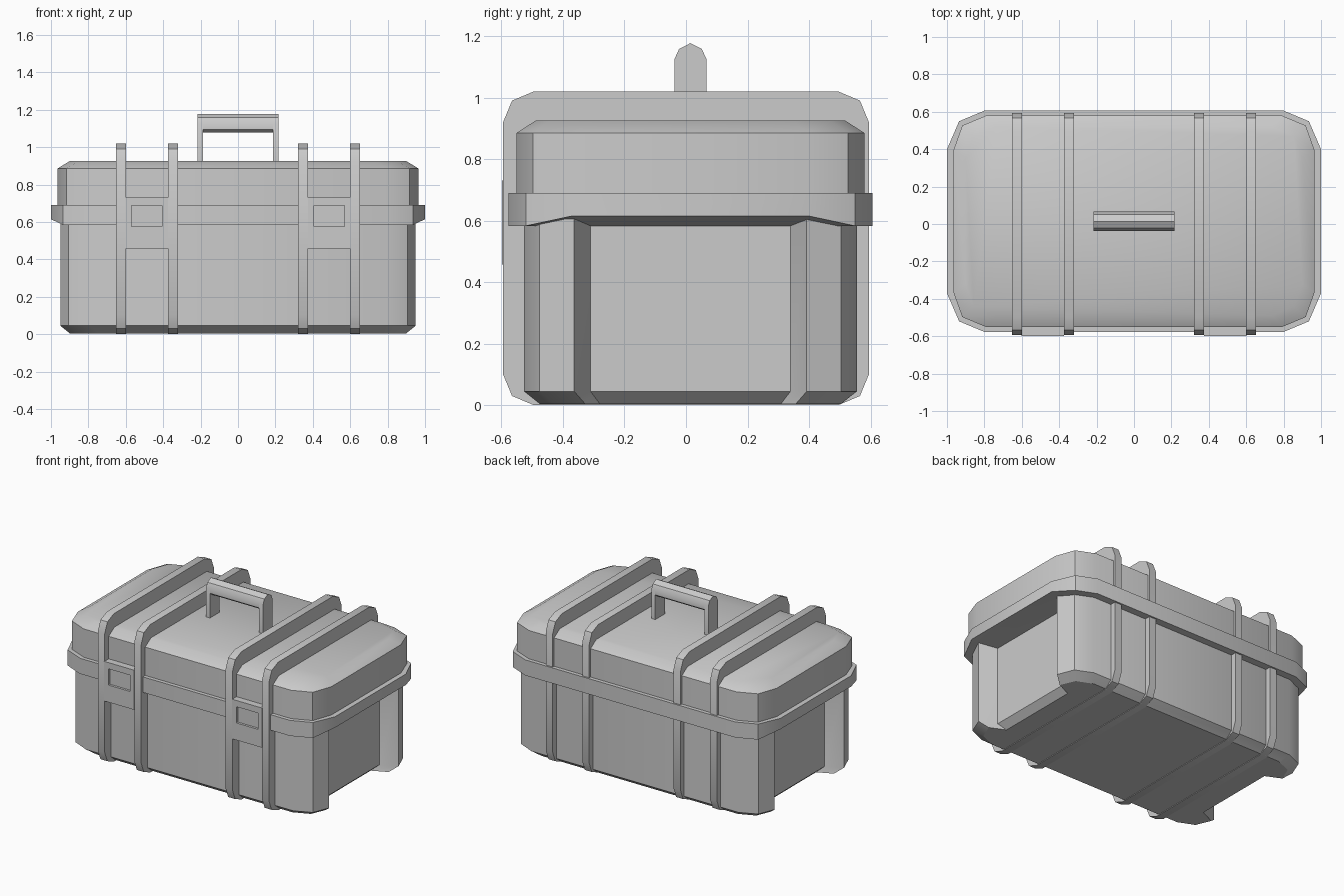
import bpy
import math

if "Cube" in bpy.data.objects:
    bpy.data.objects.remove(bpy.data.objects["Cube"])

CY = 0.0145  # shell centre line in y (latches and straps stick out at the front)


def loft(name, rings):
    """Closed solid from a list of equal-length 3D point rings, capped at both ends."""
    n = len(rings[0])
    verts = [p for r in rings for p in r]
    faces = [(a * n + i, a * n + (i + 1) % n, (a + 1) * n + (i + 1) % n, (a + 1) * n + i)
             for a in range(len(rings) - 1) for i in range(n)]
    faces.append(tuple(reversed(range(n))))
    faces.append(tuple(range((len(rings) - 1) * n, len(rings) * n)))
    me = bpy.data.meshes.new(name)
    me.from_pydata(verts, [], faces)
    ob = bpy.data.objects.new(name, me)
    bpy.context.collection.objects.link(ob)
    bpy.context.view_layer.objects.active = ob
    ob.select_set(True)
    bpy.ops.object.mode_set(mode='EDIT')
    bpy.ops.mesh.select_all(action='SELECT')
    bpy.ops.mesh.normals_make_consistent(inside=False)
    bpy.ops.object.mode_set(mode='OBJECT')
    bpy.ops.object.select_all(action='DESELECT')
    return ob


def outline(quarter):
    """Mirror a +x +y quarter profile into a full counter-clockwise outline."""
    half = quarter + [(-x, y) for x, y in reversed(quarter)]
    return half + [(-x, -y) for x, y in half]


def ring(pts, z, sx=1.0, sy=1.0):
    return [(x * sx, CY + y * sy, z) for x, y in pts]


def prism_x(name, profile, x0, x1):
    """Extrude a (y, z) profile along x."""
    return loft(name, [[(x, y, z) for y, z in profile] for x in (x0, x1)])


# Lower body with a recessed panel between the corner posts at each end
body = outline([(0.84, 0.325), (0.95, 0.378), (0.905, 0.49), (0.79, 0.541)])
loft("lower_body", [ring(body, 0.004, 0.946, 0.905), ring(body, 0.045), ring(body, 0.63)])

# Rim, its underside sloping up to the outer edge at the ends
rim = outline([(1.0, 0.385), (0.935, 0.535), (0.8, 0.5915)])
under = [(x, y, 0.615 if abs(x) > 0.99 else 0.583) for x, y, _ in ring(rim, 0)]
loft("rim", [ring(rim, 0.583, 0.84, 0.84), under, ring(rim, 0.69)])

# Lid with a chamfered top
lid = outline([(0.966, 0.378), (0.918, 0.512), (0.79, 0.5655)])
loft("lid", [ring(lid, 0.66), ring(lid, 0.885), ring(lid, 0.925, 0.932, 0.89)])

# Straps, one rounded loop profile around the case, repeated four times
hy, zc, hz = 0.5945, 0.51, 0.51
corner = [(hy, hz - 0.1), (hy - 0.029, hz - 0.03), (hy - 0.1, hz)]
strap = [(y, z + zc) for y, z in outline(corner)]
for x in (-0.626, -0.348, 0.348, 0.626):
    prism_x("strap", strap_profile := strap, x - 0.0265, x + 0.0265)


# Latches between each pair of straps, with a recessed window
def rect(x0, x1, z0, z1, y):
    return [(x0, y, z0), (x1, y, z0), (x1, y, z1), (x0, y, z1)]


for s in (-1, 1):
    outer = (s * 0.602, s * 0.373, 0.457, 0.73)
    inner = (s * 0.57, s * 0.406, 0.575, 0.687)
    loft("latch", [rect(*outer, -0.52), rect(*outer, -0.598),
                   rect(*inner, -0.598), rect(*inner, -0.582)])

# Carry handle: two round-topped legs and a grip
w = 0.052
cap = [(CY + w, 1.125), (CY + 0.037, 1.158), (CY, 1.177), (CY - 0.037, 1.158), (CY - w, 1.125)]
for s in (-1, 1):
    prism_x("handle_leg", [(CY - w, 0.9), (CY + w, 0.9)] + cap, s * 0.188, s * 0.217)
prism_x("handle_grip", [(CY - 0.03, 1.078), (CY + 0.03, 1.078), (CY + w, 1.095)]
        + cap + [(CY - w, 1.095)], -0.188, 0.188)

# Soft corner shading with sharp edges kept
bpy.ops.object.select_all(action='SELECT')
bpy.ops.object.shade_smooth_by_angle(angle=math.radians(30))
